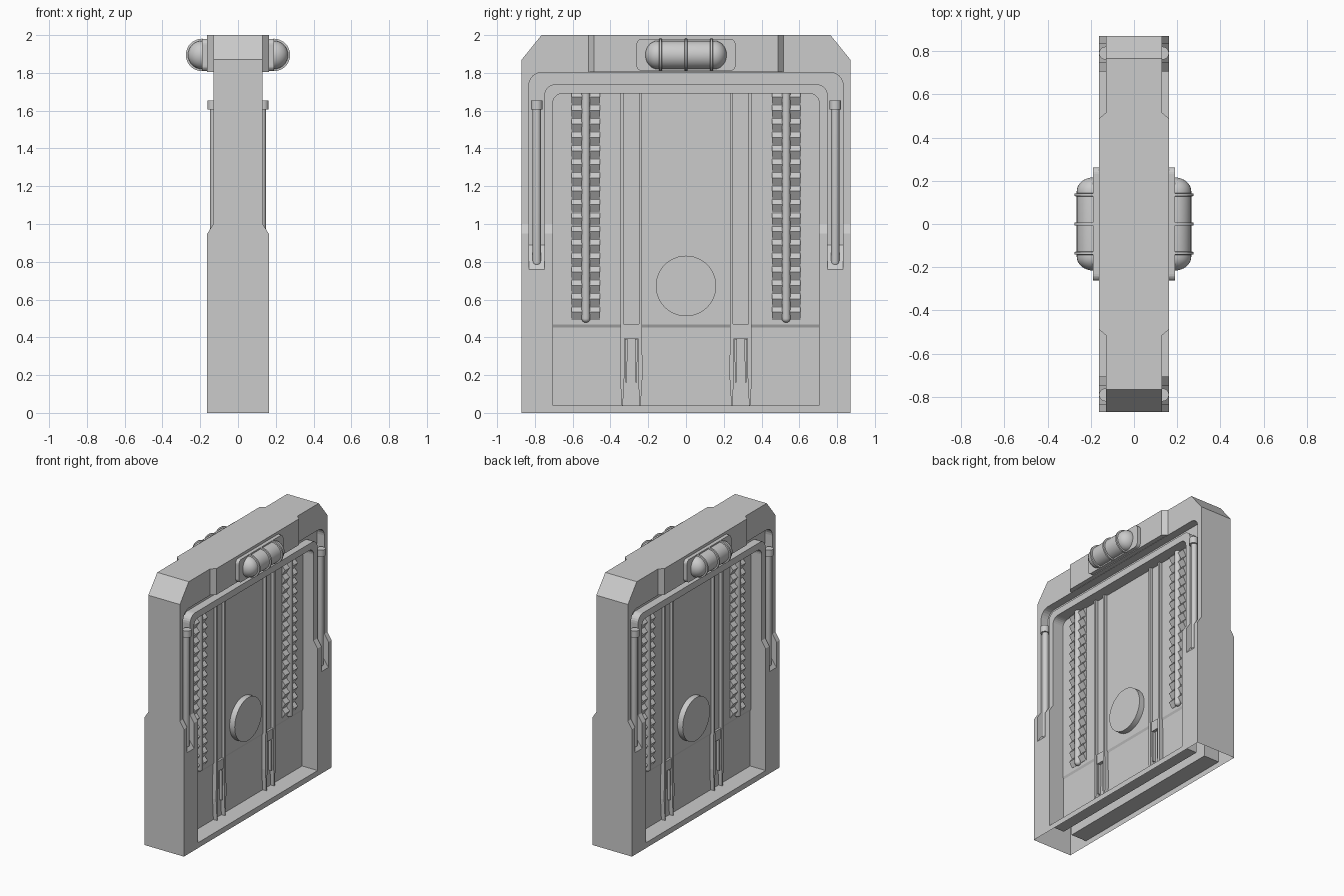
import bpy, bmesh, math
from mathutils import Vector

if "Cube" in bpy.data.objects:
    bpy.data.objects.remove(bpy.data.objects["Cube"])

grey = bpy.data.materials.new("light grey")
grey.diffuse_color = (0.6, 0.6, 0.6, 1)
grey.use_nodes = True
grey.node_tree.nodes["Principled BSDF"].inputs["Base Color"].default_value = grey.diffuse_color
FLOOR = .035  # depth level of the recessed panel


def make(name, bm):
    bmesh.ops.recalc_face_normals(bm, faces=bm.faces[:])
    me = bpy.data.meshes.new(name)
    bm.to_mesh(me)
    bm.free()
    ob = bpy.data.objects.new(name, me)
    bpy.context.collection.objects.link(ob)
    me.materials.append(grey)
    return ob


def activate(ob):
    bpy.ops.object.select_all(action='DESELECT')
    ob.select_set(True)
    bpy.context.view_layer.objects.active = ob


def both(ob, y=False):
    # repeat a part on both broad sides, and optionally front and back
    m = ob.modifiers.new("mirror", 'MIRROR')
    m.use_axis = (True, y, False)
    m.use_mirror_merge = False
    return ob


def add_prism(bm, pts, axis, a, b):
    # extrude a profile along an axis: x uses (y,z), y uses (x,z), z uses (x,y)
    def place(p, t):
        return {'x': (t, p[0], p[1]), 'y': (p[0], t, p[1]), 'z': (p[0], p[1], t)}[axis]
    lo = [bm.verts.new(place(p, a)) for p in pts]
    hi = [bm.verts.new(place(p, b)) for p in pts]
    bm.faces.new(lo)
    bm.faces.new(hi)
    for i in range(len(pts)):
        j = (i + 1) % len(pts)
        bm.faces.new((lo[i], lo[j], hi[j], hi[i]))
    return lo, hi


def prism(name, pts, axis, a, b):
    bm = bmesh.new()
    add_prism(bm, pts, axis, a, b)
    return make(name, bm)


def rect(y0, y1, z0, z1):
    return [(y0, z0), (y1, z0), (y1, z1), (y0, z1)]


def arch(w, z0, z1, r, n=6):
    # open-bottom outline with rounded top corners, from -y to +y
    pts = [(-w, z0)]
    for cy, start in ((r - w, 180), (w - r, 90)):
        for i in range(n + 1):
            t = math.radians(start - 90 * i / n)
            pts.append((cy + r * math.cos(t), z1 - r + r * math.sin(t)))
    return pts + [(w, z0)]


def lathe(name, prof, axis, loc, segs=24):
    # turn (radius, height) points around an axis
    bm = bmesh.new()
    rings = []
    for r, t in prof:
        ring = []
        for i in range(segs):
            a = 2 * math.pi * i / segs
            c, s = r * math.cos(a), r * math.sin(a)
            co = {'x': (t, c, s), 'y': (c, t, s), 'z': (c, s, t)}[axis]
            ring.append(bm.verts.new(Vector(co) + Vector(loc)))
        rings.append(ring)
    for a, b in zip(rings, rings[1:]):
        for i in range(segs):
            j = (i + 1) % segs
            bm.faces.new((a[i], a[j], b[j], b[i]))
    bm.faces.new(rings[0])
    bm.faces.new(rings[-1])
    ob = make(name, bm)
    activate(ob)
    bpy.ops.object.shade_smooth_by_angle(angle=math.radians(35))
    return ob


def dome(r, h, n=6):
    # quarter arc from near the tip out to the full radius
    return [(r * math.sin(math.pi / 2 * i / n) if i else r * 0.03,
             -h * math.cos(math.pi / 2 * i / n)) for i in range(n + 1)]


# main slab with chamfered upper corners
body = prism("body", [(-.87, 0), (.87, 0), (.87, 1.87), (.765, 2),
                      (-.765, 2), (-.87, 1.87)], 'x', -.163, .163)

# cutters: thinner upper sides, thinner top corners, pipe channel, central recess
for s in (1, -1):
    cutters = [prism("cut", [(.17 * s, .938), (.13 * s, 1), (.13 * s, 1.805),
                             (.3 * s, 1.805), (.3 * s, .938)], 'y', -1, 1)]
    for e in (1, -1):
        cutters.append(prism("cut", [(.17 * s, .48 * e), (.13 * s, .515 * e),
                                     (.13 * s, 1 * e), (.17 * s, 1 * e)], 'z', 1.79, 2.1))
    bm = bmesh.new()
    lo, hi = add_prism(bm, arch(.832, .75, 1.803, .07) + arch(.75, .75, 1.74, .06)[::-1],
                       'x', .07 * s, .17 * s)
    for v in lo:
        if v.co.z < .76:
            v.co.z = .89
    cutters.append(make("cut", bm))
    cutters.append(prism("cut", arch(.705, .04, 1.69, .05), 'x', FLOOR * s, .2 * s))
    for c in cutters:
        m = body.modifiers.new("cut", 'BOOLEAN')
        m.operation, m.solver, m.object = 'DIFFERENCE', 'EXACT', c
        activate(body)
        bpy.ops.object.modifier_apply(modifier=m.name)
        bpy.data.objects.remove(c)

# the shell is open underneath
bm = bmesh.new()
bm.from_mesh(body.data)
bmesh.ops.delete(bm, geom=[f for f in bm.faces if f.calc_center_median().z < .001],
                 context='FACES')
bm.to_mesh(body.data)
bm.free()

# thin raised upper panel and round hatch
both(prism("upper_panel", [(FLOOR, .452), (FLOOR + .008, .468), (FLOOR + .008, 1.69),
                           (FLOOR, 1.69)], 'y', -.705, .705))
both(lathe("round_hatch", [(.16, FLOOR), (.16, .085)], 'x', (0, 0, .672), 48))

# louvre strips with a rod down the middle
bm = bmesh.new()
for i in range(17):
    z = 1.672 - i * .0712
    for y0, y1 in ((.455, .51), (.55, .605)):
        add_prism(bm, [(FLOOR, z + .028), (FLOOR + .01, z + .028), (.07, z),
                       (FLOOR + .01, z - .04), (FLOOR, z - .04)], 'y', y0, y1)
both(make("louvres", bm), True)
both(lathe("louvre_rod", [(r, t + .5) for r, t in dome(.023, .022)] + [(.023, 1.69)],
           'z', (.055, .53, 0), 16), True)

# paired rails that end in tapered blades
bm = bmesh.new()
for e in (1, -1):
    def side(pts):
        return [(.29 + e * p, z) for p, z in pts]
    add_prism(bm, side([(.04, .46), (.056, .46), (.056, 1.69), (.04, 1.69)]),
              'x', FLOOR, .065)
    add_prism(bm, side([(.036, .465), (.056, .465), (.06, .2), (.05, .04), (.044, .04),
                        (.036, .2)]), 'x', FLOOR, .065)
    add_prism(bm, side([(.02, .39), (.034, .39), (.03, .16), (.022, .16)]),
              'x', FLOOR, .055)
add_prism(bm, rect(.25, .33, .395, .47), 'x', FLOOR, .058)
both(make("rails", bm), True)

# side pipes with collars
both(lathe("side_pipe", [(r, t + .795) for r, t in dome(.022, .02)] + [(.022, 1.62)],
           'z', (.127, .79, 0), 16), True)
both(lathe("pipe_collar", [(.03, 1.605), (.03, 1.655)], 'z', (.132, .79, 0), 16), True)

# lamp base plate with rounded corners
pts = arch(.262, 1.895, 1.98, .03)
pts += [(-y, 3.79 - z) for y, z in pts[1:-1]]
both(prism("lamp_base", pts, 'x', .15, .19))

# capsule lamp and its three hoops
half = [(r, t - .15) for r, t in dome(.075, .065, 8)]
both(lathe("lamp", half + [(r, -t) for r, t in reversed(half)], 'y', (.19, 0, 1.895), 32))
for i, y in enumerate((-.135, 0, .135)):
    both(lathe("lamp_hoop_%d" % (i + 1),
               [(.07, y - .008), (.086, y - .006), (.086, y + .006), (.07, y + .008)],
               'y', (.19, 0, 1.895), 32))
